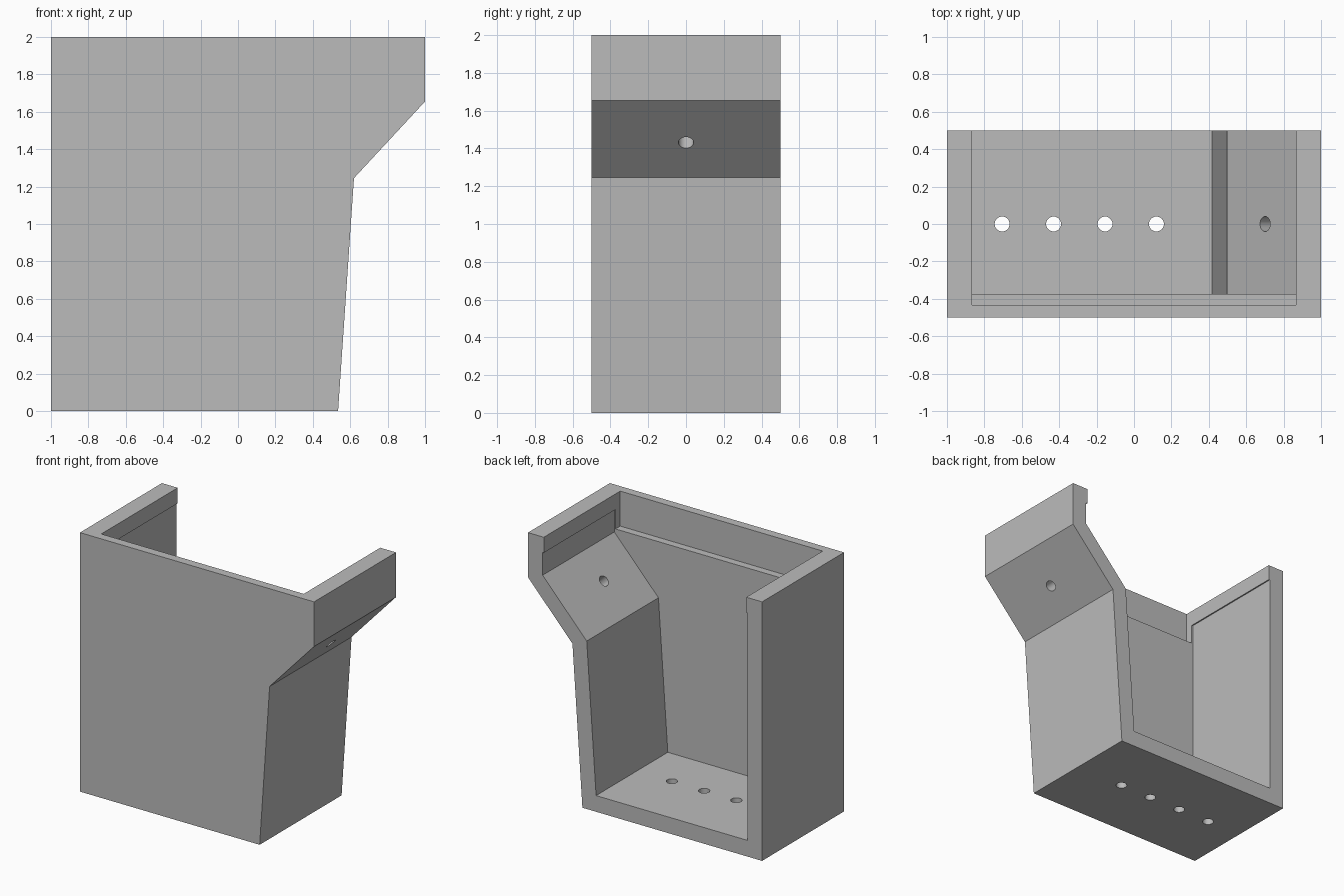
import bpy, bmesh, math
from mathutils import Vector

cube = bpy.data.objects.get("Cube")
if cube:
    bpy.data.objects.remove(cube, do_unlink=True)

grey = bpy.data.materials.new("plain grey")
grey.use_nodes = True
colour = (0.5, 0.5, 0.5, 1)
grey.diffuse_color = colour
grey.node_tree.nodes["Principled BSDF"].inputs["Base Color"].default_value = colour


def prism(name, profile, y0, y1):
    """Extrude an x-z outline from y0 to y1."""
    bm = bmesh.new()
    face = bm.faces.new([bm.verts.new((x, y0, z)) for x, z in profile])
    new = bmesh.ops.extrude_face_region(bm, geom=[face])["geom"]
    bmesh.ops.translate(bm, vec=(0, y1 - y0, 0),
                        verts=[g for g in new if isinstance(g, bmesh.types.BMVert)])
    bmesh.ops.recalc_face_normals(bm, faces=bm.faces)
    mesh = bpy.data.meshes.new(name)
    bm.to_mesh(mesh)
    bm.free()
    mesh.materials.append(grey)
    ob = bpy.data.objects.new(name, mesh)
    bpy.context.collection.objects.link(ob)
    return ob


def drill(name, centre, direction):
    """Round cutter along a direction."""
    bpy.ops.mesh.primitive_cylinder_add(
        vertices=32, radius=0.04, depth=0.4, location=centre,
        rotation=Vector(direction).to_track_quat("Z", "Y").to_euler())
    ob = bpy.context.object
    ob.name = name
    ob.data.materials.append(grey)
    return ob


def cut(target, cutter):
    cutter.hide_render = True
    bpy.context.view_layer.objects.active = target
    mod = target.modifiers.new(cutter.name, "BOOLEAN")
    mod.operation = "DIFFERENCE"
    mod.solver = "EXACT"
    mod.object = cutter
    bpy.ops.object.modifier_apply(modifier=mod.name)
    bpy.data.objects.remove(cutter, do_unlink=True)


# Outer body with one flared side
body = prism("open_housing",
             [(-1, 0), (0.535, 0), (0.62, 1.245), (1, 1.655), (1, 2), (-1, 2)],
             -0.5, 0.5)

# Main cavity, open at the back
cut(body, prism("cavity_cutter",
                [(-0.875, 0.125), (0.418, 0.125), (0.498, 1.297),
                 (0.875, 1.704), (0.875, 1.88), (-0.875, 1.88)],
                -0.375, 0.7))

# Top opening with a ledge along the front wall
cut(body, prism("opening_cutter",
                [(-0.865, 1.73), (0.865, 1.73), (0.865, 2.2), (-0.865, 2.2)],
                -0.433, 0.7))

# Row of floor holes and one hole through the sloped wall
for i in range(4):
    cut(body, drill("floor_hole_cutter", (-0.705 + 0.275 * i, 0, 0.06), (0, 0, 1)))
cut(body, drill("slope_hole_cutter", (0.745, 0, 1.475), (0.733, 0, -0.68)))

# Smooth hole walls, sharp panel edges
bpy.ops.object.select_all(action="DESELECT")
body.select_set(True)
bpy.context.view_layer.objects.active = body
bpy.ops.object.shade_smooth_by_angle(angle=math.radians(25))
